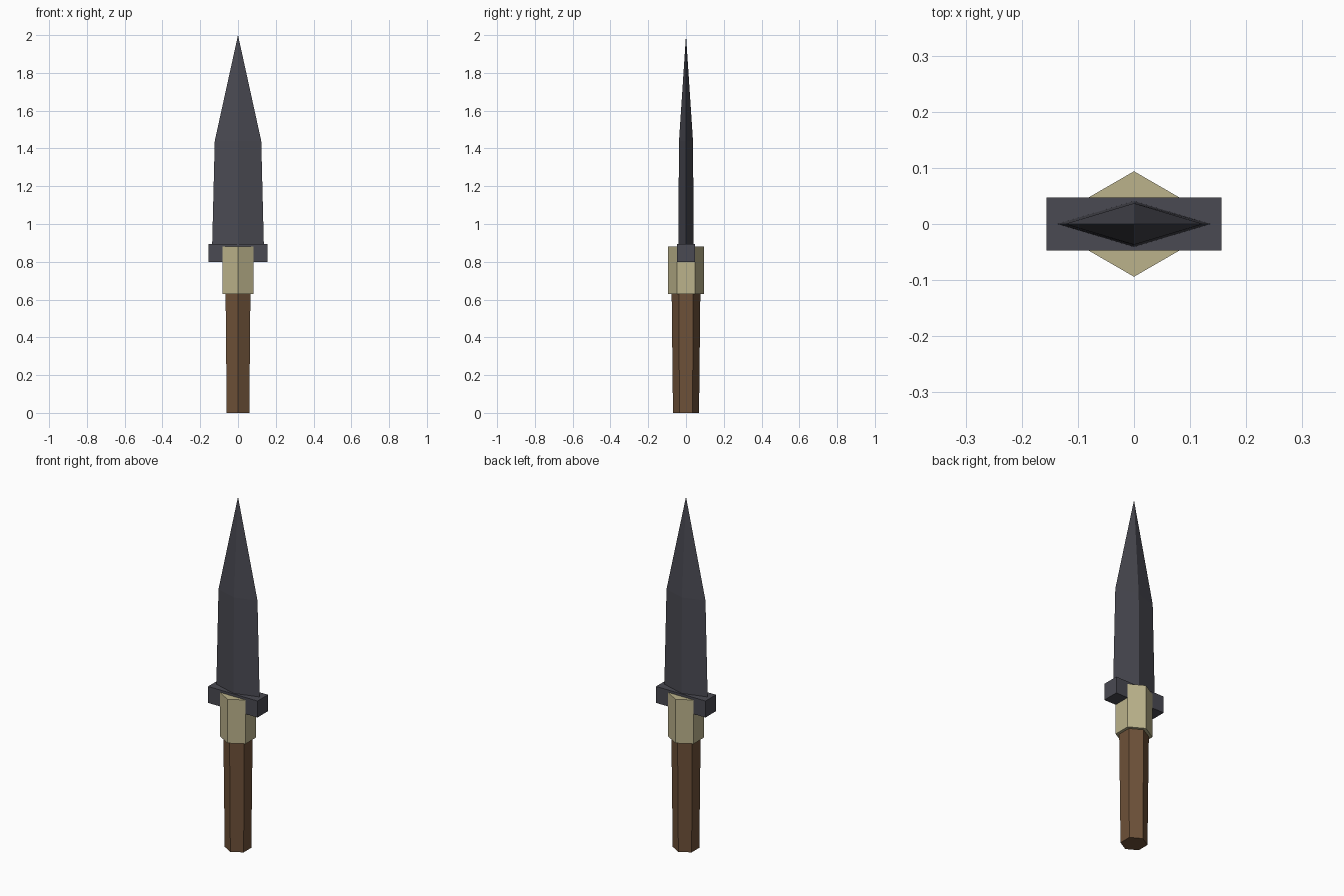
import bpy, bmesh
from math import cos, sin, pi

cube = bpy.data.objects.get("Cube")
if cube:
    bpy.data.objects.remove(cube, do_unlink=True)


def material(name, rgb):
    mat = bpy.data.materials.new(name)
    mat.use_nodes = True
    mat.diffuse_color = (*rgb, 1)
    mat.node_tree.nodes["Principled BSDF"].inputs["Base Color"].default_value = (*rgb, 1)
    return mat


steel = material("dark steel", (0.068, 0.068, 0.085))
brass = material("pale brass", (0.5, 0.45, 0.26))
wood = material("brown wood", (0.155, 0.082, 0.04))


def ring(sides, rx, ry, z):
    """Polygon outline with a corner facing the front."""
    return [(rx * sin(2 * pi * i / sides), -ry * cos(2 * pi * i / sides), z)
            for i in range(sides)]


def rect(hx, hy, z):
    return [(-hx, -hy, z), (hx, -hy, z), (hx, hy, z), (-hx, hy, z)]


def loft(name, rings, mat, tip=None):
    """Skin a stack of outlines, closed by a cap or a point."""
    bm = bmesh.new()
    loops = [[bm.verts.new(p) for p in r] for r in rings]
    n = len(loops[0])
    for low, high in zip(loops, loops[1:]):
        for i in range(n):
            j = (i + 1) % n
            bm.faces.new((low[i], low[j], high[j], high[i]))
    bm.faces.new(loops[0][::-1])
    if tip:
        point = bm.verts.new(tip)
        for i in range(n):
            bm.faces.new((loops[-1][i], loops[-1][(i + 1) % n], point))
    else:
        bm.faces.new(loops[-1])
    bmesh.ops.recalc_face_normals(bm, faces=bm.faces)
    mesh = bpy.data.meshes.new(name)
    bm.to_mesh(mesh)
    bm.free()
    mesh.materials.append(mat)
    obj = bpy.data.objects.new(name, mesh)
    bpy.context.collection.objects.link(obj)
    return obj


# Hexagonal grip, widening slightly upwards
loft("grip", [ring(6, 0.069, 0.069, 0), ring(6, 0.076, 0.076, 0.64)], wood)

# Hexagonal collar gripping the guard
loft("collar", [ring(6, 0.094, 0.094, 0.63), ring(6, 0.094, 0.094, 0.88)], brass)

# Rectangular crossguard
loft("guard", [rect(0.156, 0.047, 0.80), rect(0.156, 0.047, 0.894)], steel)

# Diamond-section blade with a long point
loft("blade", [ring(4, 0.137, 0.041, 0.88), ring(4, 0.123, 0.037, 1.44)], steel, tip=(0, 0, 2))
